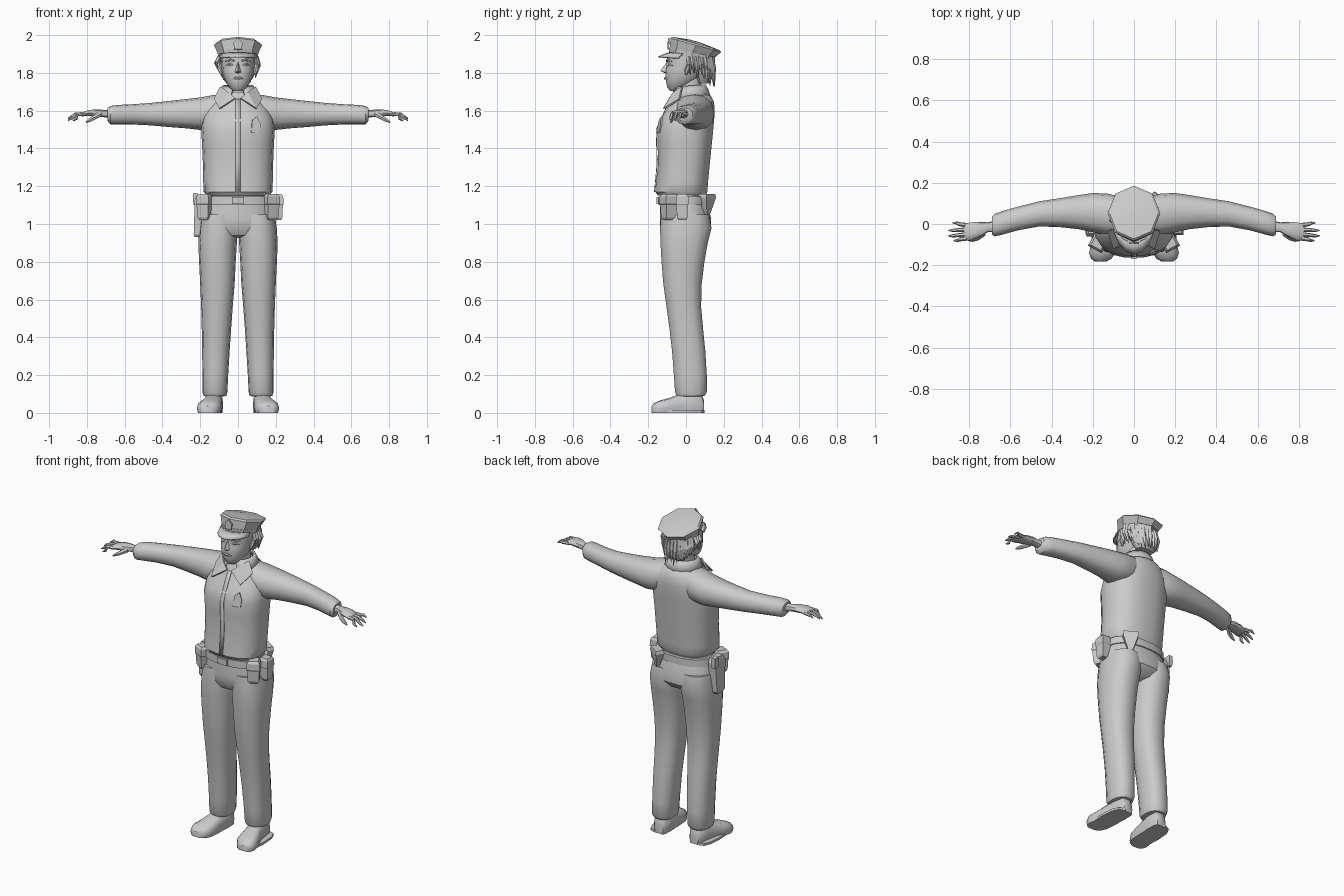
import bpy, bmesh, math, random
from mathutils import Vector

random.seed(4)
grey = bpy.data.materials.new("plain_grey")
grey.diffuse_color = (0.6, 0.6, 0.6, 1)


def make(name, verts, faces, mirror=False, angle=40, thick=0):
    me = bpy.data.meshes.new(name)
    me.from_pydata([tuple(v) for v in verts], [], faces)
    bm = bmesh.new()
    bm.from_mesh(me)
    bmesh.ops.recalc_face_normals(bm, faces=bm.faces)
    bm.to_mesh(me)
    bm.free()
    ob = bpy.data.objects.new(name, me)
    bpy.context.collection.objects.link(ob)
    me.materials.append(grey)
    if thick:
        m = ob.modifiers.new("thickness", 'SOLIDIFY')
        m.thickness, m.offset = thick, 0
    if mirror:
        ob.modifiers.new("mirror", 'MIRROR')
    bpy.ops.object.select_all(action='DESELECT')
    ob.select_set(True)
    bpy.context.view_layer.objects.active = ob
    if angle:
        bpy.ops.object.shade_smooth_by_angle(angle=math.radians(angle))
    return ob


def ring(c, u, v, n=14, p=0.85):
    """Rounded cross-section around c spanned by half-axes u and v."""
    pw = lambda t: math.copysign(abs(t) ** p, t)
    a = [2 * math.pi * i / n for i in range(n)]
    return [Vector(c) + Vector(u) * pw(math.cos(t)) + Vector(v) * pw(math.sin(t)) for t in a]


def loft(name, rings, caps=True, **kw):
    n = len(rings[0])
    faces = [(k * n + i, k * n + (i + 1) % n, (k + 1) * n + (i + 1) % n, (k + 1) * n + i)
             for k in range(len(rings) - 1) for i in range(n)]
    if caps:
        faces += [tuple(range(n)), tuple(range((len(rings) - 1) * n, len(rings) * n))]
    return make(name, [v for r in rings for v in r], faces, **kw)


def level(z, x0, x1, y0, y1, n=14, p=0.85):
    return ring(((x0 + x1) / 2, (y0 + y1) / 2, z), ((x1 - x0) / 2, 0, 0), (0, (y1 - y0) / 2, 0), n, p)


def tube(name, path, radii, n=6, **kw):
    rs = []
    for i, q in enumerate(path):
        d = Vector(path[min(i + 1, len(path) - 1)]) - Vector(path[max(i - 1, 0)])
        u = d.cross(Vector((0.1, 0.2, 1)) if abs(d.z) < abs(d.x) + abs(d.y) else Vector((1, 0, 0.1))).normalized()
        rs.append(ring(q, u * radii[i], d.cross(u).normalized() * radii[i], n, 1))
    return loft(name, rs, **kw)


def pouch(name, x, y, zs, w, d, turn=0, lean=0, **kw):
    """Tapered box: outline widths follow heights zs, turned about z."""
    c, s = math.cos(turn), math.sin(turn)
    rs = []
    for z, f in zs:
        o = lean * (z - zs[0][0])
        rs.append([Vector((x + o + c * a * w * f - s * b * d * f, y + s * a * w * f + c * b * d * f, z))
                   for a, b in ((-1, -1), (1, -1), (1, 1), (-1, 1))])
    return loft(name, rs, angle=20, **kw)


# Shirt body
shirt = [(1.15, .165, -.15, .105), (1.17, .182, -.165, .115), (1.22, .184, -.16, .118), (1.32, .186, -.15, .128),
         (1.42, .19, -.152, .138), (1.5, .195, -.155, .146), (1.55, .19, -.14, .151), (1.6, .175, -.108, .153),
         (1.645, .14, -.085, .15), (1.675, .105, -.07, .135), (1.7, .07, -.06, .1)]
loft("shirt", [level(z, -w, w, a, b, 18, .82) for z, w, a, b in shirt])

# Sleeves: x, y range, z range
sleeve = [(.06, -.05, .13, 1.53, 1.69), (.13, -.055, .148, 1.5, 1.683), (.2, -.04, .15, 1.498, 1.67),
          (.27, -.025, .14, 1.506, 1.662), (.36, -.015, .125, 1.513, 1.652), (.46, -.012, .11, 1.522, 1.641),
          (.56, -.03, .085, 1.527, 1.634), (.64, -.052, .062, 1.527, 1.63), (.675, -.06, .05, 1.527, 1.625),
          (.69, -.05, .035, 1.545, 1.615)]
loft("sleeve", [ring((x, (a + b) / 2, (c + d) / 2), (0, (b - a) / 2, 0), (0, 0, (d - c) / 2), 12)
                for x, a, b, c, d in sleeve], mirror=True)

# Hands
palm = [(.67, -.012, .028, .024, 1.582), (.71, -.016, .024, .02, 1.585), (.745, -.025, .036, .02, 1.588),
        (.79, -.036, .044, .016, 1.588), (.825, -.04, .042, .011, 1.58)]
loft("hand", [ring((x, y, z), (0, ry, 0), (0, 0, rz), 10) for x, y, ry, rz, z in palm], mirror=True)
for i, (y, tip, z) in enumerate([(-.07, .875, 1.545), (-.05, .9, 1.548), (-.027, .9, 1.558), (-.006, .88, 1.572)]):
    ty = y * 1.15 + (.012 if i == 3 else 0)
    tube("finger", [(.81, y, 1.583), (.85, (y + ty) / 2, 1.581), (tip - .02, ty, z + .012), (tip, ty, z)],
         [.011, .01, .008, .003], mirror=True)
tube("thumb", [(.73, -.045, 1.582), (.76, -.068, 1.565), (.785, -.077, 1.55), (.805, -.078, 1.538)],
     [.015, .013, .01, .004], mirror=True)

# Trousers: hips then legs
hips = [(1.16, .165, -.135, .1), (1.1, .185, -.138, .115), (1.03, .198, -.14, .135),
        (.98, .2, -.138, .135), (.94, .15, -.115, .1), (.925, .06, -.06, .05)]
loft("hips", [level(z, -w, w, a, b, 18) for z, w, a, b in hips])
leg = [(1.05, .005, .195, -.135, .125), (.98, .0, .205, -.14, .138), (.9, .006, .21, -.138, .118),
       (.8, .012, .206, -.132, .1), (.68, .018, .2, -.122, .085), (.56, .028, .195, -.105, .082),
       (.45, .036, .192, -.09, .092), (.33, .044, .19, -.076, .104), (.2, .052, .188, -.066, .112),
       (.11, .056, .188, -.06, .112), (.09, .062, .182, -.05, .1), (.085, .09, .16, -.02, .07)]
loft("leg", [level(*r) for r in leg], mirror=True)

# Shoes: y, centre x, half width, height
shoe = [(.095, .122, .03, .07), (.08, .123, .042, .1), (.02, .126, .048, .108), (-.04, .134, .052, .098),
        (-.09, .145, .062, .078), (-.14, .154, .064, .066), (-.168, .159, .05, .052), (-.182, .161, .028, .036)]
loft("shoe", [[Vector((v.x, v.y, max(v.z, 0))) for v in
               ring((x, y, h * .36), (w, 0, 0), (0, 0, h * .64), 12, .75)] for y, x, w, h in shoe], mirror=True)
loft("shoe_sole", [level(z, x0, x1, a, b, 12, .7) for z, x0, x1, a, b in
                   [(0, .085, .208, -.18, .098), (.014, .085, .208, -.18, .098)]], mirror=True, angle=30)

# Belt, buckle and belt gear
loft("belt", [level(z, -w, w, -.148, .122, 18) for z, w in [(1.1, .17), (1.1, .192), (1.145, .188), (1.145, .17)]],
     angle=30)
pouch("buckle", 0, -.15, [(1.105, 1), (1.142, 1)], .032, .007)
block = [(1.02, .7), (1.035, .92), (1.1, 1.02), (1.105, 1.12), (1.145, 1.08), (1.158, .8)]
pouch("front_pouch", .172, -.09, block, .034, .034, .5, mirror=True)
pouch("side_pouch", .208, -.02, block, .029, .03, 0)
pouch("holster", -.215, -.01, [(.93, .6), (.945, .85), (1.06, 1), (1.12, 1.1), (1.15, .8)], .024, .045, 0, .06)
pouch("pistol_grip", -.225, .035, [(1.1, .8), (1.13, 1), (1.165, .9)], .013, .022)
pouch("back_pouch", .12, .112, [(1.04, .15), (1.06, .4), (1.14, 1), (1.16, .9)], .045, .026, -.6)

# Shirt front details
for z in (1.24, 1.34):
    pouch("button", 0.0, -.152 - (1.34 - z) * .06, [(z - .006, 1), (z + .006, 1)], .006, .004)
make("placket", [(x, y, z) for z, y in [(1.17, -.167), (1.32, -.153), (1.5, -.158), (1.6, -.112), (1.66, -.08)]
                 for x in (-.012, .012)], [(2 * i, 2 * i + 1, 2 * i + 3, 2 * i + 2) for i in range(4)], thick=.004)
make("badge", [(.07, -.152, 1.485), (.115, -.139, 1.485), (.118, -.131, 1.53), (.1, -.127, 1.57), (.075, -.14, 1.55)],
     [(0, 1, 2, 3, 4)], thick=.008, angle=0)

# Neck and collar
loft("neck", [level(z, -w, w, a, b, 12) for z, w, a, b in
              [(1.64, .065, -.065, .09), (1.7, .056, -.05, .08), (1.8, .056, -.04, .085)]])
rows = [(1.665, .108, .105), (1.705, .094, .092), (1.73, .078, .078)]
n = 13
verts = []
for z, rx, ry in rows:
    for i in range(n):
        t = math.radians(-70 + 320 * i / (n - 1))
        verts.append((rx * math.cos(t), .022 + ry * math.sin(t), z + .006 * math.sin(t)))
make("collar", verts, [(k * n + i, k * n + i + 1, (k + 1) * n + i + 1, (k + 1) * n + i)
                       for k in range(2) for i in range(n - 1)], thick=.01, angle=60)
make("collar_flap", [(.014, -.085, 1.665), (.05, -.065, 1.695), (.092, -.02, 1.725), (.125, -.035, 1.66),
                     (.098, -.118, 1.61)], [(0, 1, 4), (1, 2, 3, 4)], thick=.01, mirror=True, angle=0)

# Head
head = [(1.705, .026, -.085, -.03), (1.722, .045, -.1, .0), (1.75, .065, -.107, .05), (1.785, .08, -.11, .085),
        (1.82, .086, -.108, .105), (1.845, .088, -.1, .115), (1.87, .09, -.106, .12), (1.91, .088, -.09, .12)]
loft("head", [level(z, -w, w, a, b, 14, .9) for z, w, a, b in head])
make("nose", [(0, -.1, 1.86), (-.019, -.104, 1.803), (.019, -.104, 1.803), (0, -.136, 1.81), (0, -.1, 1.794)],
     [(0, 1, 3), (0, 3, 2), (1, 4, 3), (4, 2, 3), (0, 2, 4, 1)], angle=0)
tube("lips", [(-.03, -.096, 1.766), (-.012, -.11, 1.772), (.012, -.11, 1.772), (.03, -.096, 1.766)],
     [.003, .008, .008, .003])
tube("eyebrow", [(.018, -.101, 1.862), (.042, -.098, 1.87), (.068, -.075, 1.86)], [.006, .007, .003], mirror=True)
tube("eyelid", [(.022, -.094, 1.838), (.042, -.09, 1.845), (.064, -.07, 1.838)], [.003, .01, .003], mirror=True)
tube("ear", [(.086, .0, 1.79), (.094, .005, 1.815), (.1, .018, 1.85)], [.006, .013, .01], mirror=True)

# Hair: shell with hanging tapered locks
hair = [(1.9, .094, .0, .13), (1.86, .1, .015, .138), (1.81, .094, .035, .142), (1.77, .076, .05, .138),
        (1.745, .055, .062, .122)]
loft("hair", [level(z, -w, w, a, b, 12) for z, w, a, b in hair], angle=25)
for i in range(19):
    t = math.radians(-12 + 204 * i / 18)
    s, c = math.sin(t), math.cos(t)
    low = 1.8 - .07 * max(s, 0) + random.uniform(-.015, .015)
    f = random.uniform(.98, 1.12)
    tube("hair_lock", [(.098 * c, .035 + .1 * s, 1.885), (.106 * c * f, .04 + .107 * s, (low + 1.885) / 2 + .01),
                       (.09 * c * f, .045 + .1 * s * f, low)], [.012, .013, .002], n=4, angle=0)

# Cap: tilted eight-sided crown, band and brim


def cap_ring(yc, rx, ry, z, tilt):
    return [Vector((rx * math.sin(t), yc + ry * math.cos(t), z - tilt * ry * math.cos(t)))
            for t in [math.pi * i / 4 for i in range(8)]]


loft("cap_crown", [cap_ring(.035, .108, .122, 1.905, .18), cap_ring(.052, .128, .134, 1.947, .27),
                   cap_ring(.052, .118, .124, 1.956, .28), cap_ring(.05, .03, .03, 1.968, .28)], angle=15)
loft("cap_band", [cap_ring(.032, .104, .12, 1.872, .14), cap_ring(.032, .108, .122, 1.908, .18)], angle=15)
verts = []
for ry, rx, drop in [(.118, .103, 1.895), (.15, .107, 1.885), (.178, .104, 1.872)]:
    for i in range(7):
        t = math.radians(-66 + 22 * i)
        verts.append((rx * math.sin(t), .032 - ry * math.cos(t), drop + .012 * math.cos(t)))
make("cap_brim", verts, [(k * 7 + i, k * 7 + i + 1, k * 7 + i + 8, k * 7 + i + 7)
                         for k in range(2) for i in range(6)], thick=.006)
make("cap_badge", [(-.02, -.094, 1.925), (.02, -.094, 1.925), (.024, -.092, 1.96), (0, -.092, 1.985),
                   (-.024, -.092, 1.96)], [(0, 1, 2, 3, 4)], thick=.008, angle=0)
